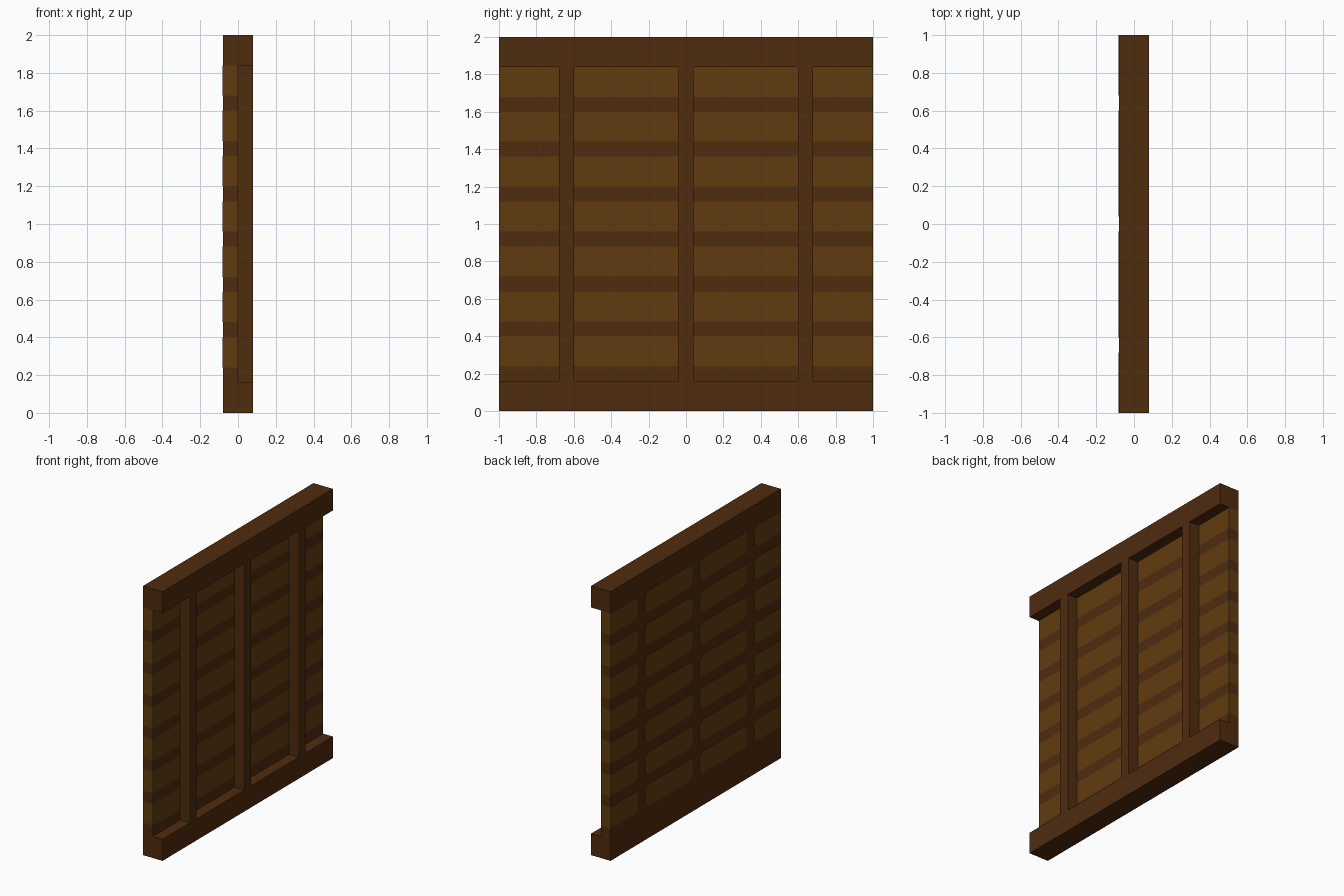
import bpy, bmesh, math

if "Cube" in bpy.data.objects:
    bpy.data.objects.remove(bpy.data.objects["Cube"], do_unlink=True)


def make_material(name, colour):
    m = bpy.data.materials.new(name)
    m.use_nodes = True
    m.diffuse_color = (*colour, 1)
    m.node_tree.nodes["Principled BSDF"].inputs["Base Color"].default_value = (*colour, 1)
    return m


dark_wood = make_material("dark wood", (0.078, 0.025, 0.0045))
light_wood = make_material("light wood", (0.118, 0.045, 0.0048))


def finish(name, bm, *materials):
    bmesh.ops.recalc_face_normals(bm, faces=bm.faces)
    mesh = bpy.data.meshes.new(name)
    bm.to_mesh(mesh)
    bm.free()
    for m in materials:
        mesh.materials.append(m)
    obj = bpy.data.objects.new(name, mesh)
    bpy.context.collection.objects.link(obj)
    return obj


def box_mesh(x0, x1, y0, y1, z0, z1):
    bm = bmesh.new()
    bmesh.ops.create_cube(bm, size=1)
    for v in bm.verts:
        v.co.x = x1 if v.co.x > 0 else x0
        v.co.y = y1 if v.co.y > 0 else y0
        v.co.z = z1 if v.co.z > 0 else z0
    return bm


T = 0.08                 # half thickness
LOW, HIGH = 0.16, 1.84   # inner edges of the rails
ROWS, PITCH, PLANK = 7, 0.24, 0.16
POSTS = (-0.64, 0.0, 0.64)
HALF = 0.04              # half width of a post

# Top and bottom rails
finish("bottom_rail", box_mesh(-T, T, -1, 1, 0, LOW), dark_wood)
finish("top_rail", box_mesh(-T, T, -1, 1, HIGH, 2), dark_wood)

# Upright posts on the framed side
for name, y in zip(("front_post", "middle_post", "rear_post"), POSTS):
    finish(name, box_mesh(0, T, y - HALF, y + HALF, LOW, HIGH), dark_wood)

# Thin panel cut into alternating bands, dark on its flat side
bm = box_mesh(-T, 0, -1, 1, LOW, HIGH)
for i in range(ROWS):
    for z in (LOW + i * PITCH, LOW + i * PITCH + PITCH - PLANK):
        if z > LOW + 0.01:
            bmesh.ops.bisect_plane(bm, geom=bm.verts[:] + bm.edges[:] + bm.faces[:],
                                   plane_co=(0, 0, z), plane_no=(0, 0, 1))
bm.normal_update()
for f in bm.faces:
    height = (f.calc_center_median().z - LOW) % PITCH
    f.material_index = int(height > PITCH - PLANK and f.normal.x > -0.5)
finish("panel", bm, dark_wood, light_wood)


# Rounded light plates on the flat side, square where they meet the ends
def rounded_outline(y0, y1, z0, z1, r):
    corners = ((y1, z1, 0), (y0, z1, 90), (y0, z0, 180), (y1, z0, 270))
    points = []
    for y, z, start in corners:
        if abs(y) > 0.99:
            points.append((y, z))
            continue
        cy = y - r if y == y1 else y + r
        cz = z - r if z == z1 else z + r
        for k in range(5):
            a = math.radians(start + 22.5 * k)
            points.append((cy + r * math.cos(a), cz + r * math.sin(a)))
    return points


bm = bmesh.new()
starts = [-1] + [y + HALF for y in POSTS]
ends = [y - HALF for y in POSTS] + [1]
for i in range(ROWS):
    top = HIGH - i * PITCH
    for y0, y1 in zip(starts, ends):
        outline = rounded_outline(y0, y1, top - PLANK, top, 0.045)
        face = bm.faces.new([bm.verts.new((-T, y, z)) for y, z in outline])
        ext = bmesh.ops.extrude_face_region(bm, geom=[face])
        bmesh.ops.translate(bm, vec=(-0.002, 0, 0),
                            verts=[g for g in ext["geom"] if isinstance(g, bmesh.types.BMVert)])
finish("plank_plates", bm, light_wood)
